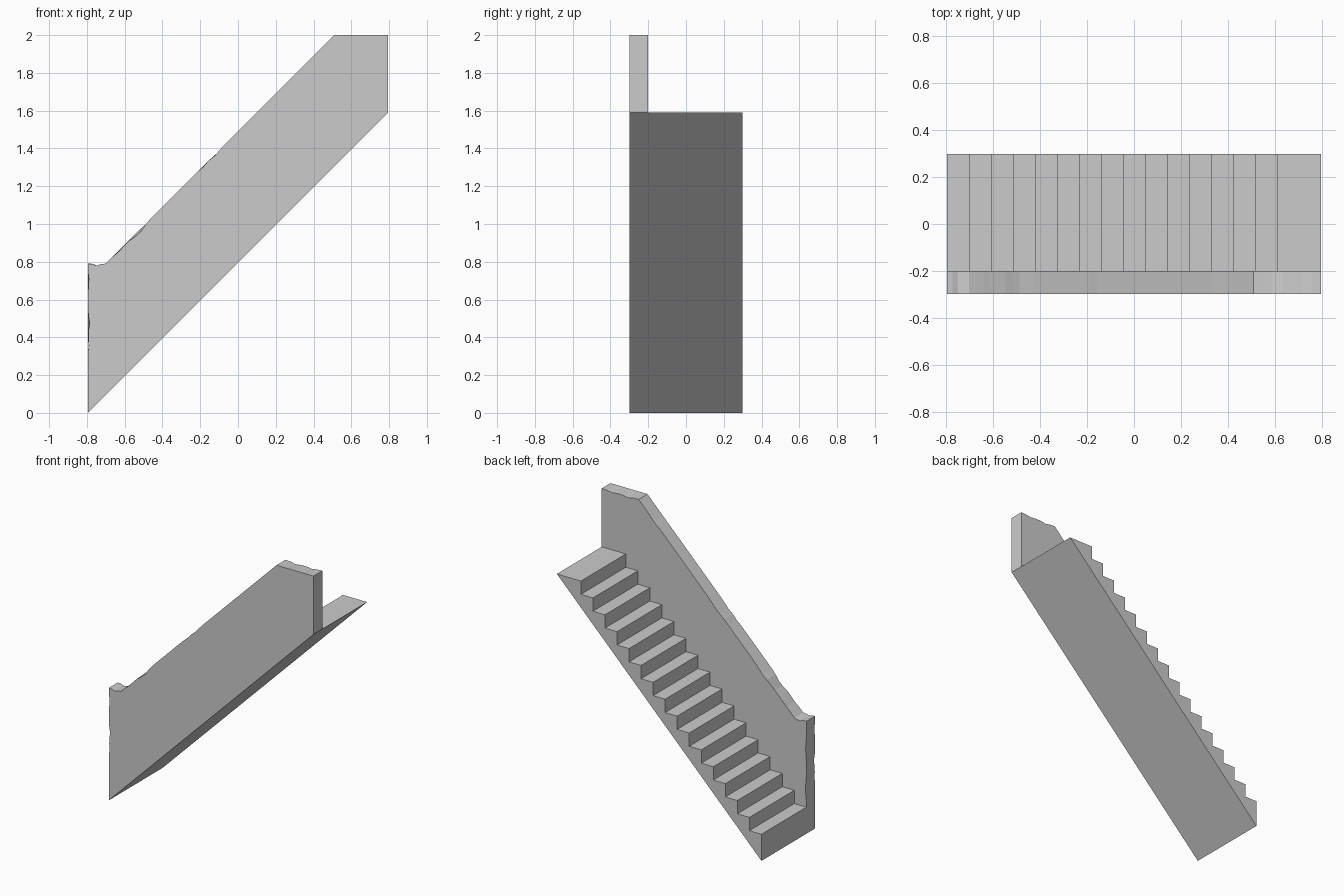
import bpy, bmesh, math

if "Cube" in bpy.data.objects:
    bpy.data.objects.remove(bpy.data.objects["Cube"])

H = 0.795            # half length
W = 0.298            # half width
S = 2 * H / 17       # step module (rise = going)
WALL_Y = -0.2        # inner face of the side wall


def build(name, side_a, side_b):
    """Join two matching (x, y, z) outlines into a closed solid."""
    bm = bmesh.new()
    a = [bm.verts.new(p) for p in side_a]
    b = [bm.verts.new(p) for p in side_b]
    n = len(a)
    bm.faces.new(a)
    bm.faces.new(b[::-1])
    for i in range(n):
        j = (i + 1) % n
        bm.faces.new((a[j], a[i], b[i], b[j]))
    bmesh.ops.recalc_face_normals(bm, faces=bm.faces)
    me = bpy.data.meshes.new(name)
    bm.to_mesh(me)
    bm.free()
    ob = bpy.data.objects.new(name, me)
    bpy.context.collection.objects.link(ob)
    return ob


# Stair flight: saw-tooth outline, tall first riser and double-depth top tread
steps = [(-H, 0)]
for k in range(16):
    z = (k + 2) * S
    x0 = -H + k * S
    x1 = H if k == 15 else x0 + S
    steps += [(x0, z), (x1, z)]
build("stair_flight",
      [(x, WALL_Y, z) for x, z in steps],
      [(x, W, z) for x, z in steps])

# Side wall: sloped parapet with worn, lightly chipped rim
corners = [(H, 2 * H), (H, 2.0), (0.508, 2.0), (-0.702, 0.79), (-H, 0.79), (-H, 0)]
segments = [1, 7, 40, 4, 20]
# chips per rim segment: (position along it, depth, spread)
outer_chips = {2: [(0.52, .006, .02), (0.58, .005, .012), (0.86, .014, .03), (0.94, .008, .015)],
               3: [(0.5, .010, .2)],
               4: [(0.12, .007, .04), (0.4, .010, .05), (0.53, .008, .03)]}
inner_chips = {1: [(0.3, .008, .12), (0.7, .010, .12)],
               2: [(0.1, .005, .03), (0.5, .006, .03), (0.8, .008, .03)],
               3: [(0.4, .012, .2)],
               4: [(0.25, .006, .05), (0.6, .008, .06)]}


def rim(chips, y):
    pts = []
    for s, n in enumerate(segments):
        (x0, z0), (x1, z1) = corners[s], corners[s + 1]
        length = math.hypot(x1 - x0, z1 - z0)
        nx, nz = -(z1 - z0) / length, (x1 - x0) / length   # inward normal
        for i in range(n):
            t = i / n
            d = 0 if i == 0 else sum(a * math.exp(-((t - c) / w) ** 2)
                                     for c, a, w in chips.get(s, []))
            pts.append((x0 + (x1 - x0) * t + nx * d, y, z0 + (z1 - z0) * t + nz * d))
    return pts + [(corners[-1][0], y, corners[-1][1])]


build("side_wall", rim(outer_chips, -W), rim(inner_chips, WALL_Y))
